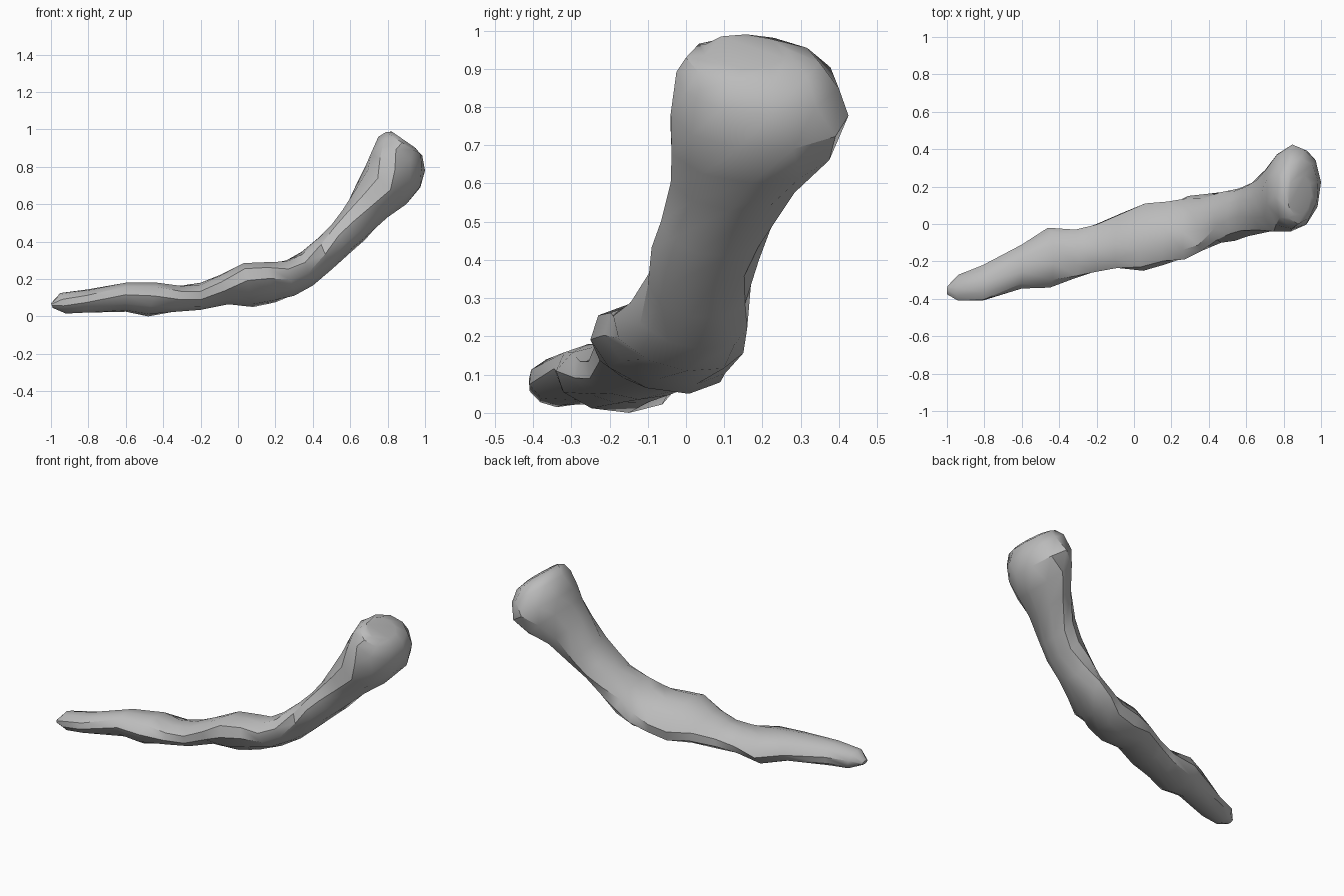
import bpy
import bmesh
import math
from mathutils import Vector

SIDES = 10

# Cross-sections from thin tip to thick knob:
# upper edge x, z; lower edge x, z; front y, back y
SECTIONS = [
    (-1, .07, -.99, .045, -.38, -.33),
    (-.95, .125, -.92, .015, -.41, -.27),
    (-.8, .145, -.82, .02, -.41, -.22),
    (-.6, .18, -.6, .025, -.345, -.11),
    (-.43, .18, -.48, 0, -.34, -.02),
    (-.3, .165, -.33, .025, -.29, -.03),
    (-.2, .18, -.2, .035, -.255, 0),
    (-.1, .22, -.05, .065, -.235, .06),
    (.03, .285, .08, .05, -.25, .11),
    (.15, .29, .2, .075, -.215, .12),
    (.26, .3, .3, .11, -.19, .15),
    (.34, .345, .4, .165, -.145, .16),
    (.43, .42, .5, .25, -.1, .17),
    (.5, .49, .6, .34, -.09, .19),
    (.56, .57, .68, .41, -.065, .22),
    (.63, .7, .8, .53, -.04, .29),
    (.68, .8, .9, .6, -.04, .375),
    (.71, .87, .975, .69, -.04, .425),
    (.75, .96, 1, .78, -.025, .4),
    (.79, .985, .985, .86, 0, .35),
    (.82, .99, .95, .9, .05, .26),
]


def fit(values):
    """Rescale values to span exactly -1 to 1."""
    low, high = min(values), max(values)
    return [2 * (v - low) / (high - low) - 1 for v in values]


def ring_points(section, index):
    """Rounded, slightly leaning cross-section of the branch."""
    x_up, z_up, x_low, z_low, front, back = section
    upper, lower = Vector((x_up, 0, z_up)), Vector((x_low, 0, z_low))
    lean = .35 if -.15 < x_up < .4 else .1
    turn = .25 * math.sin(index * 1.3)
    angles = [math.tau * i / SIDES + turn for i in range(SIDES)]
    heights = fit([math.sin(a) for a in angles])
    widths = fit([math.cos(a) - lean * math.sin(a) for a in angles])
    points = []
    for w, h in zip(widths, heights):
        point = lower.lerp(upper, (h + 1) / 2)
        point.y = front + (back - front) * (w + 1) / 2
        points.append(point)
    return points


def make_material(name, colour):
    mat = bpy.data.materials.new(name)
    mat.use_nodes = True
    mat.diffuse_color = colour
    mat.node_tree.nodes["Principled BSDF"].inputs["Base Color"].default_value = colour
    return mat


def build_branch():
    bm = bmesh.new()
    rings = [[bm.verts.new(p) for p in ring_points(s, i)]
             for i, s in enumerate(SECTIONS)]
    # Skin between neighbouring rings
    for first, second in zip(rings, rings[1:]):
        for i in range(SIDES):
            j = (i + 1) % SIDES
            bm.faces.new((first[i], first[j], second[j], second[i]))
    # Closed tip and knob
    bm.faces.new(rings[0])
    bm.faces.new(rings[-1])
    bmesh.ops.recalc_face_normals(bm, faces=bm.faces)
    mesh = bpy.data.meshes.new("branch")
    bm.to_mesh(mesh)
    bm.free()
    obj = bpy.data.objects.new("branch", mesh)
    bpy.context.collection.objects.link(obj)
    return obj


cube = bpy.data.objects.get("Cube")
if cube:
    bpy.data.objects.remove(cube, do_unlink=True)

branch = build_branch()
branch.data.materials.append(make_material("plain grey", (.5, .5, .5, 1)))

# Smooth bark with the sharper ridges kept
bpy.ops.object.select_all(action="DESELECT")
branch.select_set(True)
bpy.context.view_layer.objects.active = branch
bpy.ops.object.shade_smooth_by_angle(angle=math.radians(38))
